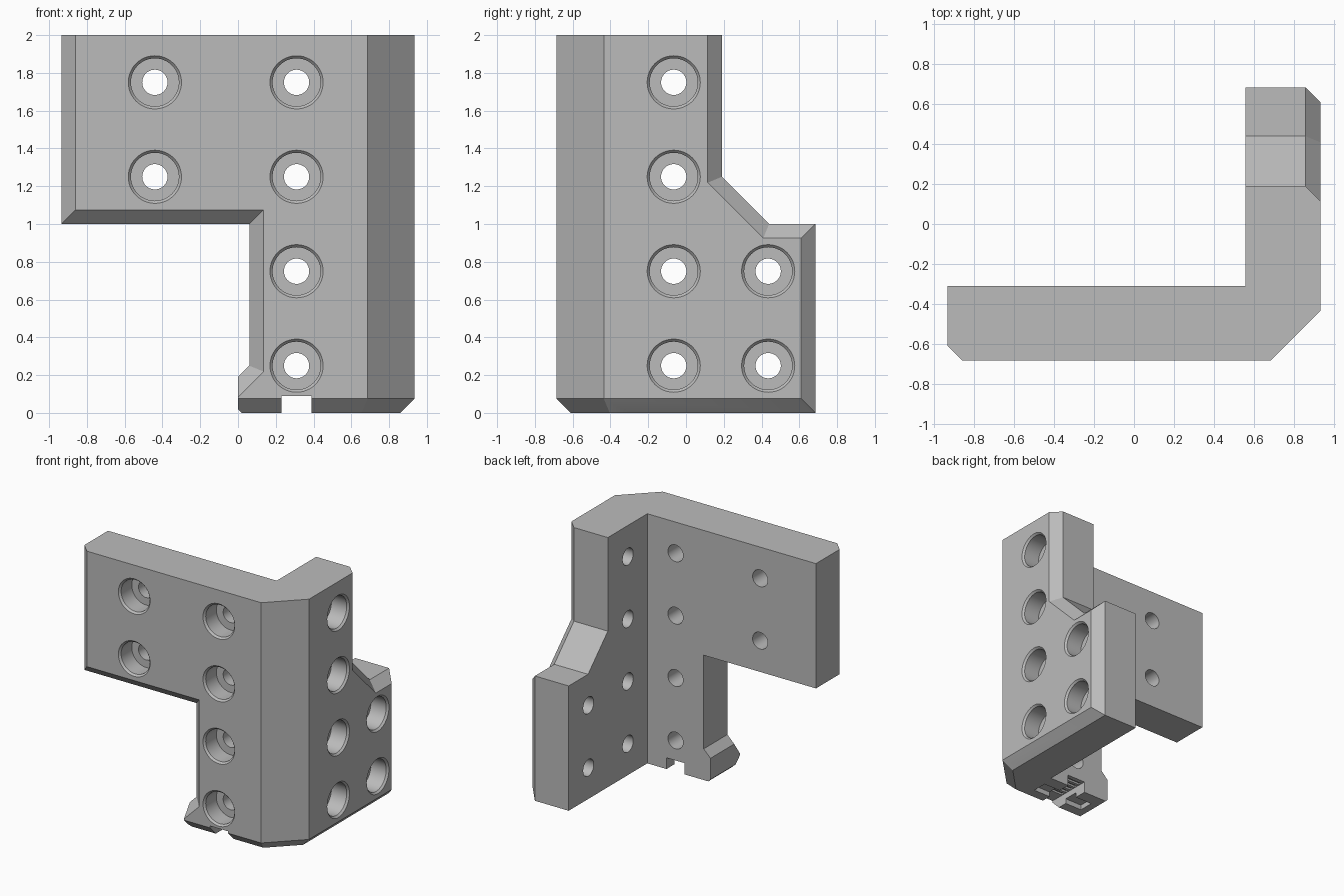
import bpy, bmesh
from math import cos, sin, pi
from mathutils import Vector

cube = bpy.data.objects.get("Cube")
if cube:
    bpy.data.objects.remove(cube, do_unlink=True)

grey = bpy.data.materials.new("plain grey")
grey.use_nodes = True
colour = (0.5, 0.5, 0.5, 1)
grey.diffuse_color = colour
grey.node_tree.nodes["Principled BSDF"].inputs["Base Color"].default_value = colour


def to_object(name, bm):
    bmesh.ops.recalc_face_normals(bm, faces=bm.faces[:])
    mesh = bpy.data.meshes.new(name)
    bm.to_mesh(mesh)
    bm.free()
    obj = bpy.data.objects.new(name, mesh)
    bpy.context.collection.objects.link(obj)
    return obj


def loft(loops):
    """Solid through matching loops of points, capped at both ends."""
    bm = bmesh.new()
    rings = [[bm.verts.new(p) for p in loop] for loop in loops]
    n = len(rings[0])
    for a, b in zip(rings, rings[1:]):
        for i in range(n):
            j = (i + 1) % n
            bm.faces.new((a[i], a[j], b[j], b[i]))
    bm.faces.new(rings[0])
    bm.faces.new(rings[-1])
    return bm


def trim(bm):
    """Corner chamfer and the bevels along the outer bottom edges."""
    planes = [
        ((0.685, -0.685, 0), (1, -1, 0)),
        ((0.935, 0, 0.075), (1, 0, -1)),
        ((0, -0.685, 0.075), (0, -1, -1)),
        ((0.685, -0.685, 0.075), (1, -1, -2 ** 0.5)),
    ]
    for point, normal in planes:
        geom = bm.verts[:] + bm.edges[:] + bm.faces[:]
        cut = bmesh.ops.bisect_plane(bm, geom=geom, dist=1e-5, plane_co=point,
                                     plane_no=Vector(normal).normalized(), clear_outer=True)
        edges = [e for e in cut["geom_cut"] if isinstance(e, bmesh.types.BMEdge) and e.is_boundary]
        if edges:
            bmesh.ops.holes_fill(bm, edges=edges, sides=0)


def boolean(target, tool, operation):
    mod = target.modifiers.new("join", "BOOLEAN")
    mod.operation = operation
    mod.solver = "EXACT"
    mod.object = tool
    bpy.context.view_layer.objects.active = target
    bpy.ops.object.modifier_apply(modifier=mod.name)
    bpy.data.objects.remove(tool, do_unlink=True)


# Front wall with its narrow leg and small foot
outer = [(0.935, 2), (-0.935, 2), (-0.935, 1), (0.06, 1), (0.06, 0.25),
         (0, 0.19), (0, 0.02), (0.02, 0), (0.935, 0)]
inset = [(0.935, 2), (-0.86, 2), (-0.86, 1.075), (0.135, 1.075), (0.135, 0.219),
         (0, 0.084), (0, 0.02), (0.02, 0), (0.935, 0)]
bm = loft([[(x, y, z) for x, z in loop]
           for y, loop in ((-0.31, outer), (-0.61, outer), (-0.685, inset))])
trim(bm)
bracket = to_object("corner_bracket", bm)

# Side wall with the stepped rear edge
outer = [(-0.685, 2), (0.19, 2), (0.19, 1.25), (0.44, 1), (0.685, 1), (0.685, 0), (-0.685, 0)]
inset = [(-0.685, 2), (0.115, 2), (0.115, 1.219), (0.409, 0.925), (0.61, 0.925),
         (0.61, 0), (-0.685, 0)]
bm = loft([[(x, y, z) for y, z in loop]
           for x, loop in ((0.56, outer), (0.86, outer), (0.935, inset))])
trim(bm)
boolean(bracket, to_object("side_wall", bm), "UNION")

# Counterbored screw holes
PROFILE = [(-0.01, 0.15), (0.015, 0.127), (0.15, 0.127), (0.15, 0.067), (0.42, 0.067)]


def screw_hole(place):
    angles = [2 * pi * i / 48 for i in range(48)]
    bm = loft([[place(r * cos(a), r * sin(a), d) for a in angles] for d, r in PROFILE])
    boolean(bracket, to_object("hole_cutter", bm), "DIFFERENCE")


upper, lower = (1.75, 1.25), (0.75, 0.25)
for x, heights in ((-0.44, upper), (0.31, upper + lower)):
    for h in heights:
        screw_hole(lambda u, v, d: (x + u, -0.685 + d, h + v))
for y, heights in ((-0.065, upper + lower), (0.435, lower)):
    for h in heights:
        screw_hole(lambda u, v, d: (0.935 - d, y + u, h + v))


# Channel, cross recess and grip grooves under the leg
def cut_box(x0, x1, y0, y1, top):
    bm = loft([[(x0, y0, z), (x1, y0, z), (x1, y1, z), (x0, y1, z)] for z in (-0.05, top)])
    boolean(bracket, to_object("box_cutter", bm), "DIFFERENCE")


cut_box(0.23, 0.39, -0.75, -0.25, 0.09)
cut_box(0.08, 0.54, -0.53, -0.41, 0.04)
for i in range(5):
    y = -0.57 + i * 0.05
    cut_box(0.235, 0.385, y, y + 0.025, 0.105)

# Finish
bracket.data.materials.clear()
bracket.data.materials.append(grey)
for face in bracket.data.polygons:
    face.material_index = 0
bpy.ops.object.select_all(action="DESELECT")
bracket.select_set(True)
bpy.context.view_layer.objects.active = bracket
bpy.ops.object.shade_smooth_by_angle(angle=pi / 9)
